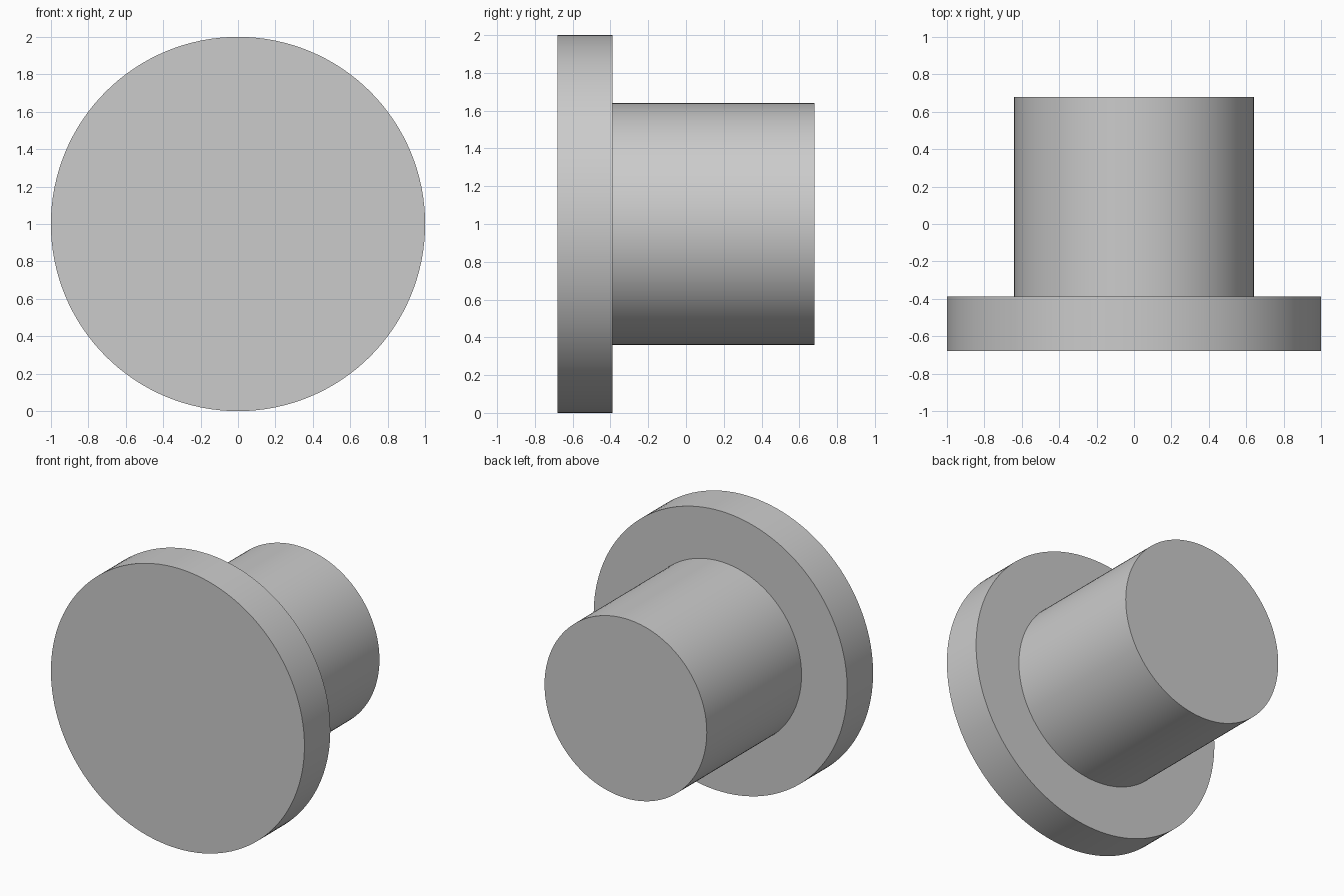
import bpy, bmesh
from math import radians, sin, cos, tau

if "Cube" in bpy.data.objects:
    bpy.data.objects.remove(bpy.data.objects["Cube"])

SIDES = 128
AXIS_Z = 1.0

# Half profile as (radius, y): wide flange at the front, shaft to the back
profile = [(1.0, -0.68), (1.0, -0.388), (0.64, -0.388), (0.64, 0.68)]


def lathe(name, points):
    bm = bmesh.new()
    rings = [[bm.verts.new((r * sin(tau * i / SIDES), y, AXIS_Z - r * cos(tau * i / SIDES)))
              for i in range(SIDES)] for r, y in points]
    # Walls and shoulder between neighbouring rings
    for a, b in zip(rings, rings[1:]):
        for i in range(SIDES):
            j = (i + 1) % SIDES
            bm.faces.new((a[i], a[j], b[j], b[i]))
    # Flat end caps
    bm.faces.new(rings[0])
    bm.faces.new(rings[-1])
    bmesh.ops.recalc_face_normals(bm, faces=bm.faces)
    mesh = bpy.data.meshes.new(name)
    bm.to_mesh(mesh)
    bm.free()
    obj = bpy.data.objects.new(name, mesh)
    bpy.context.collection.objects.link(obj)
    return obj


# Flanged pin: round head and shaft as one solid
pin = lathe("flanged_pin", profile)
bpy.context.view_layer.objects.active = pin
pin.select_set(True)
bpy.ops.object.shade_smooth_by_angle(angle=radians(30))
